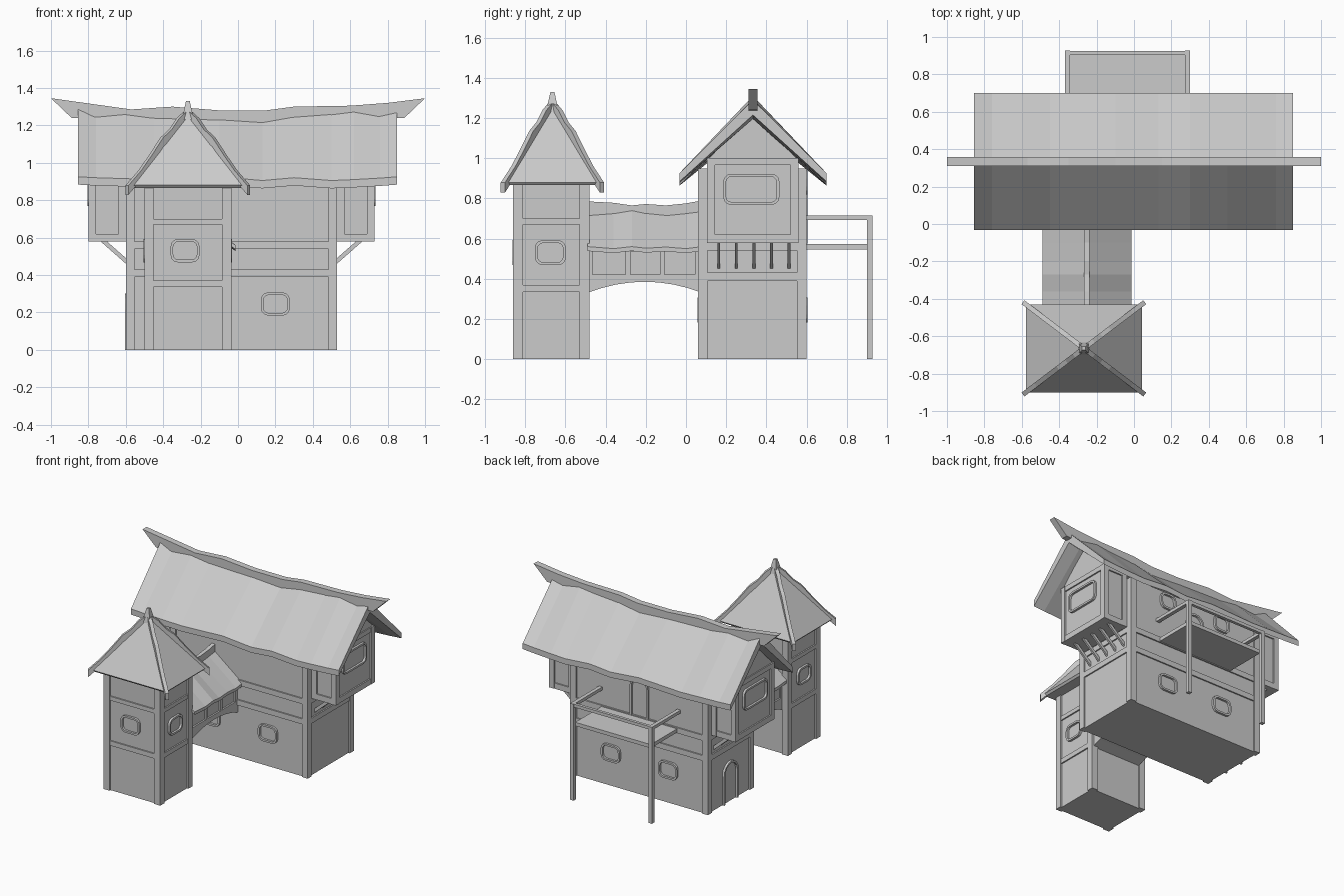
import bpy, bmesh, math
from mathutils import Vector

if "Cube" in bpy.data.objects:
    bpy.data.objects.remove(bpy.data.objects["Cube"])


def loft(name, rings, closed=False):
    """Skin a row of equal-length point rings; cap the ends unless closed."""
    bm = bmesh.new()
    vs = [[bm.verts.new(p) for p in r] for r in rings]
    n, m = len(rings[0]), len(rings)
    for i in range(m if closed else m - 1):
        a, b = vs[i], vs[(i + 1) % m]
        for j in range(n):
            k = (j + 1) % n
            bm.faces.new((a[j], a[k], b[k], b[j]))
    if not closed:
        bm.faces.new(vs[0])
        bm.faces.new(vs[-1])
    bmesh.ops.recalc_face_normals(bm, faces=bm.faces)
    me = bpy.data.meshes.new(name)
    bm.to_mesh(me)
    bm.free()
    ob = bpy.data.objects.new(name, me)
    bpy.context.collection.objects.link(ob)
    return ob


def box(name, x0, x1, y0, y1, z0, z1):
    return loft(name, [[(x0, y0, z), (x1, y0, z), (x1, y1, z), (x0, y1, z)] for z in (z0, z1)])


def prism_x(name, pts, x0, x1):
    return loft(name, [[(x, y, z) for y, z in pts] for x in (x0, x1)])


D = 0.012  # panel recess depth


def framed(name, x0, x1, y0, y1, z0, z1, post, beams):
    """Recessed wall core with corner posts and horizontal beams."""
    box(name + "_wall", x0 + D, x1 - D, y0 + D, y1 - D, z0, z1)
    for px in (x0, x1 - post):
        for py in (y0, y1 - post):
            box(name + "_post", px, px + post, py, py + post, z0, z1)
    e = 0.002
    for a, b in beams:
        box(name + "_beam", x0 + e, x1 - e, y0 + e, y1 - e, a, b)


def trim(name, axis, sign, pos, outer, inner, closed=True):
    """Raised frame between two outlines, on a wall facing +/- axis."""
    def put(p, d):
        q = pos + sign * d
        return (q, p[0], p[1]) if axis == 'x' else (p[0], q, p[1])
    lo, hi = -0.016, 0.004
    loft(name, [[put(o, lo), put(o, hi), put(i, hi), put(i, lo)] for o, i in zip(outer, inner)], closed)


def round_rect(u, v, w, h, r):
    pts = []
    for c, (su, sv) in enumerate(((1, 1), (-1, 1), (-1, -1), (1, -1))):
        for k in range(4):
            a = math.radians(90 * c + 30 * k)
            pts.append((u + su * (w / 2 - r) + r * math.cos(a), v + sv * (h / 2 - r) + r * math.sin(a)))
    return pts


def window(axis, sign, pos, u, v, w=0.155, h=0.125):
    t = 0.014
    trim("window_frame", axis, sign, pos, round_rect(u, v, w, h, 0.04),
         round_rect(u, v, w - 2 * t, h - 2 * t, 0.028))


def arch(u, z0, z1, r):
    return [(u - r, z0)] + [(u - r * math.cos(a), z1 - r + r * math.sin(a))
                            for a in (math.pi * k / 8 for k in range(9))] + [(u + r, z0)]


def door(axis, sign, pos, u, z0, z1, r):
    trim("door_frame", axis, sign, pos, arch(u, z0, z1, r), arch(u, z0, z1 - 0.014, r - 0.014), False)


# Main house
X0, X1, CX = -0.60, 0.53, -0.035
framed("house", X0, X1, 0.06, 0.60, 0, 0.95, 0.047, [(0.39, 0.43), (0.54, 0.58)])
for wx in (CX - 0.235, CX + 0.235):
    window('y', -1, 0.06, wx, 0.245)
    window('y', 1, 0.60, wx, 0.245)
    window('y', 1, 0.60, wx, 0.88, 0.13, 0.12)
door('x', -1, X0, 0.33, 0, 0.30, 0.085)
door('y', 1, 0.60, CX, 0.575, 0.87, 0.075)

# Overhanging gable ends with braces
for s, a, b in ((-1, -0.80, X0), (1, X1, 0.73)):
    framed("gable_room", a, b, 0.105, 0.56, 0.578, 1.0, 0.04, [(0.578, 0.62), (0.965, 1.0)])
    out, wall = (a, b) if s < 0 else (b, a)
    window('x', s, out, 0.325, 0.845, 0.28, 0.155)
    for k in range(5):
        y = 0.163 + 0.0875 * k
        loft("brace", [[(x, y - 0.007, z), (x, y + 0.007, z), (x, y + 0.007, z + 0.03), (x, y - 0.007, z + 0.03)]
                       for x, z in ((wall - s * 0.01, 0.452), (wall + s * 0.13, 0.575))])
prism_x("gable_wall", [(0.105, 0.99), (0.56, 0.99), (0.333, 1.215)], -0.79, 0.72)

# Wavy main roof: x, ridge z, eave z
stations = [(-0.855, 1.31, 0.925), (-0.76, 1.265, 0.92), (-0.6, 1.28, 0.915), (-0.45, 1.26, 0.91),
            (-0.1, 1.25, 0.925), (0.13, 1.235, 0.905), (0.3, 1.265, 0.92), (0.5, 1.28, 0.905),
            (0.62, 1.295, 0.91), (0.76, 1.27, 0.918), (0.85, 1.29, 0.925)]
loft("main_roof", [[(x, -0.033, e), (x, 0.333, r), (x, 0.70, e), (x, 0.70, e - 0.042),
                    (x, 0.333, r - 0.075), (x, -0.033, e - 0.042)] for x, r, e in stations])

# Ridge beam with upswept ends: top x, top z, bottom x, bottom z
ridge = [(-1, 1.345, -0.89, 1.24), (-0.8, 1.317, -0.76, 1.235), (-0.57, 1.285, -0.57, 1.22),
         (-0.35, 1.30, -0.35, 1.22), (-0.1, 1.28, -0.1, 1.2), (0.15, 1.28, 0.15, 1.2),
         (0.3, 1.30, 0.3, 1.22), (0.6, 1.305, 0.6, 1.23), (0.8, 1.32, 0.76, 1.235), (1, 1.345, 0.89, 1.24)]
loft("ridge_beam", [[(xt, 0.31, zt), (xt, 0.357, zt), (xb, 0.357, zb), (xb, 0.31, zb)]
                    for xt, zt, xb, zb in ridge])

# Rear balcony
box("balcony_floor", -0.345, 0.275, 0.59, 0.905, 0.545, 0.572)
for x in (-0.37, 0.272):
    box("balcony_post", x, x + 0.028, 0.90, 0.928, 0, 0.715)
    box("balcony_side_rail", x, x + 0.028, 0.59, 0.91, 0.692, 0.715)
box("balcony_back_rail", -0.36, 0.29, 0.903, 0.925, 0.692, 0.715)

# Tower
TX, TY = -0.268, -0.67
framed("tower", -0.50, -0.036, -0.86, -0.48, 0, 0.885, 0.049, [(0.335, 0.37), (0.67, 0.70)])
window('y', -1, -0.86, TX - 0.015, 0.53)
window('x', 1, -0.036, TY - 0.005, 0.53)
window('x', -1, -0.50, TY - 0.005, 0.53)

# Tower roof, wavy hip rafters and finial
hx, hy, RY = 0.31, 0.235, -0.665


def square(cx, cy, wx, wy, z):
    return [(cx - wx, cy - wy, z), (cx + wx, cy - wy, z), (cx + wx, cy + wy, z), (cx - wx, cy + wy, z)]


loft("tower_roof", [square(TX, RY, hx - 0.012, hy - 0.012, 0.866), square(TX, RY, hx, hy, 0.88),
                    square(TX, RY, 0.012, 0.012, 1.255)])
for sx in (-1, 1):
    for sy in (-1, 1):
        side = Vector((-sy * hy, sx * hx, 0)).normalized() * 0.013
        rings = []
        for t, bump in ((0.03, 0.02), (0.17, 0.035), (0.3, 0.025), (0.45, 0.04), (0.65, 0.022),
                        (0.83, 0.012), (1.05, 0.018)):
            p = Vector((TX + sx * hx * t, RY + sy * hy * t, 1.27 - 0.39 * t + bump))
            d = Vector((0, 0, 0.05))
            rings.append([p - side, p + side, p + side - d, p - side - d])
        loft("hip_rafter", rings)
loft("finial", [square(TX, RY, 0.032, 0.032, 1.23), square(TX, RY, 0.01, 0.01, 1.33)])

# Covered bridge: arched base, panelled sides
BX, BW = -0.252, 0.20
under = [(-0.49 + 0.57 * k / 8, 0.385 - 0.055 * (k / 4 - 1) ** 2) for k in range(9)]
prism_x("bridge_arch", [(-0.49, 0.42)] + under + [(0.08, 0.42)], BX - BW, BX + BW)
box("bridge_wall", BX - BW + D, BX + BW - D, -0.49, 0.08, 0.41, 0.58)
box("bridge_rail", BX - BW, BX + BW, -0.49, 0.08, 0.535, 0.56)
for y in (-0.49, -0.30, -0.13, 0.045):
    box("bridge_post", BX - BW + 0.001, BX + BW - 0.001, y, y + 0.024, 0.41, 0.54)

# Bridge roof and ridge beam: y, roof ridge z, eave z, beam top z
spans = [(-0.49, 0.725, 0.56, 0.785), (-0.36, 0.735, 0.55, 0.778), (-0.27, 0.75, 0.56, 0.765),
         (-0.2, 0.735, 0.552, 0.772), (-0.1, 0.725, 0.558, 0.765), (0.0, 0.735, 0.55, 0.775),
         (0.08, 0.745, 0.56, 0.79)]
EW = 0.238
loft("bridge_roof", [[(BX - EW, y, e), (BX, y, r), (BX + EW, y, e), (BX + EW, y, e - 0.022),
                      (BX, y, r - 0.04), (BX - EW, y, e - 0.022)] for y, r, e, b in spans])
loft("bridge_ridge_beam", [[(BX - 0.014, y, b), (BX + 0.014, y, b), (BX + 0.014, y, r - 0.03),
                            (BX - 0.014, y, r - 0.03)] for y, r, e, b in spans])
